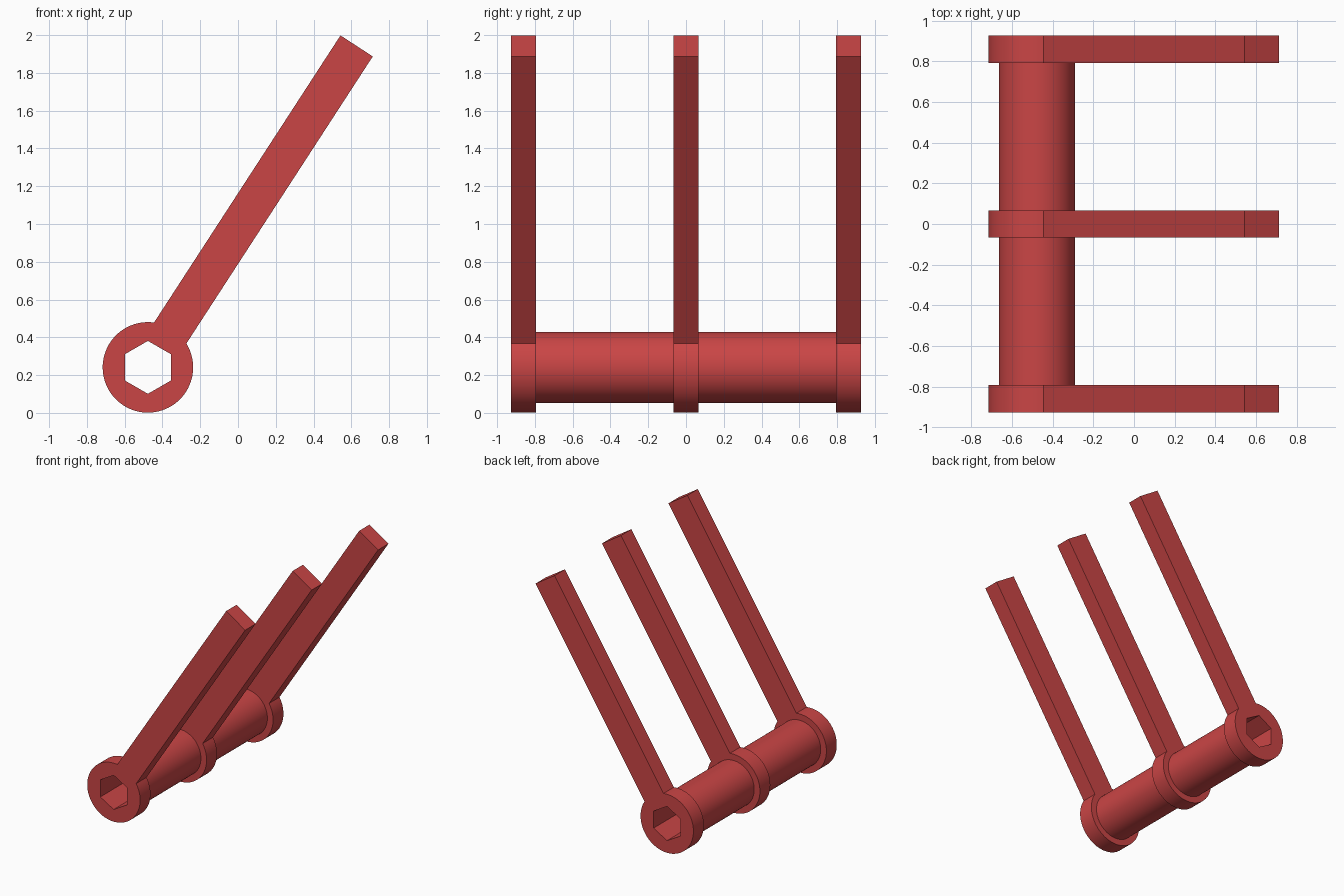
import bpy, bmesh, math

old = bpy.data.objects.get("Cube")
if old:
    bpy.data.objects.remove(old, do_unlink=True)

# Single red finish
red = bpy.data.materials.new("red")
red.use_nodes = True
colour = (0.59, 0.06, 0.06, 1)
red.diffuse_color = colour
red.node_tree.nodes["Principled BSDF"].inputs["Base Color"].default_value = colour

CX, CZ = -0.477, 0.241      # shaft axis
COLLAR_R, TUBE_R, HEX_R = 0.2395, 0.188, 0.14
ARM_ANGLE = math.radians(57)
ARM_LENGTH, ARM_HALF = 2.029, 0.102
HALF_LENGTH, PLATE = 0.927, 0.134


def arc(radius, start, sweep, steps):
    return [(radius * math.cos(start + sweep * i / steps),
             radius * math.sin(start + sweep * i / steps)) for i in range(steps)]


HEX_BORE = arc(HEX_R, math.pi / 2, math.tau, 6)


def extrude_profile(name, outline, y0, y1):
    """Extrude an outline with the hexagonal bore along y."""
    bm = bmesh.new()
    edges = []
    for loop in (outline, HEX_BORE):
        verts = [bm.verts.new((CX + x, y0, CZ + z)) for x, z in loop]
        edges += [bm.edges.new((a, b)) for a, b in zip(verts, verts[1:] + verts[:1])]
    bmesh.ops.triangle_fill(bm, use_beauty=True, edges=edges)
    result = bmesh.ops.extrude_face_region(bm, geom=bm.faces[:], use_keep_orig=True)
    moved = [g for g in result["geom"] if isinstance(g, bmesh.types.BMVert)]
    bmesh.ops.translate(bm, verts=moved, vec=(0, y1 - y0, 0))
    bmesh.ops.recalc_face_normals(bm, faces=bm.faces[:])
    mesh = bpy.data.meshes.new(name)
    bm.to_mesh(mesh)
    bm.free()
    mesh.materials.append(red)
    obj = bpy.data.objects.new(name, mesh)
    bpy.context.collection.objects.link(obj)
    bpy.ops.object.select_all(action="DESELECT")
    obj.select_set(True)
    bpy.context.view_layer.objects.active = obj
    bpy.ops.object.shade_smooth_by_angle(angle=math.radians(30))


# Lever outline: round collar flowing into a straight arm
gap = math.asin(ARM_HALF / COLLAR_R)
collar = arc(COLLAR_R, ARM_ANGLE + gap, math.tau - 2 * gap, 72)
root = (COLLAR_R * math.cos(ARM_ANGLE - gap), COLLAR_R * math.sin(ARM_ANGLE - gap))
c, s = math.cos(ARM_ANGLE), math.sin(ARM_ANGLE)
tip = [(ARM_LENGTH * c - side * s, ARM_LENGTH * s + side * c)
       for side in (-ARM_HALF, ARM_HALF)]
lever = collar + [root] + tip

# Three levers
end = HALF_LENGTH - PLATE / 2
for name, y in (("front_lever", -end), ("middle_lever", 0), ("back_lever", end)):
    extrude_profile(name, lever, y - PLATE / 2, y + PLATE / 2)

# Hollow shaft sections between the levers
tube = arc(TUBE_R, 0, math.tau, 72)
inner, outer = PLATE / 2, HALF_LENGTH - PLATE
extrude_profile("front_tube", tube, -outer, -inner)
extrude_profile("back_tube", tube, inner, outer)
